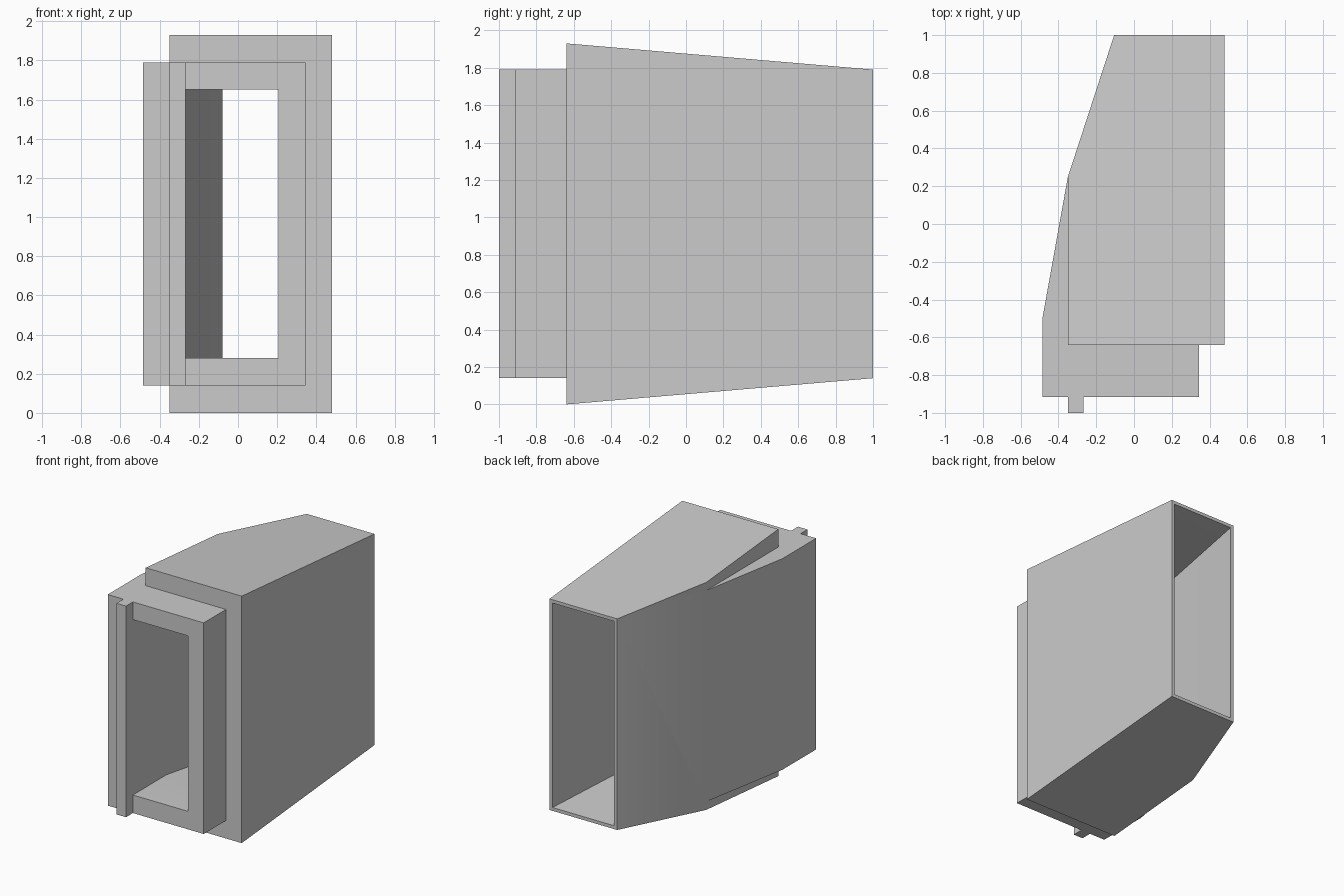
import bpy
import bmesh

if "Cube" in bpy.data.objects:
    bpy.data.objects.remove(bpy.data.objects["Cube"], do_unlink=True)

grey = bpy.data.materials.new("light grey")
grey.use_nodes = True
colour = (0.6, 0.6, 0.6, 1)
grey.diffuse_color = colour
grey.node_tree.nodes["Principled BSDF"].inputs["Base Color"].default_value = colour

FRONT, STEP, BEND, BACK = -0.915, -0.64, -0.5, 1.0
LOW, HIGH, TALL = 0.14, 1.79, 1.93


def loft(name, rings):
    """Closed solid through a series of rings with equal point counts."""
    bm = bmesh.new()
    loops = [[bm.verts.new(p) for p in ring] for ring in rings]
    bm.faces.new(loops[0])
    bm.faces.new(loops[-1])
    n = len(loops[0])
    for a, b in zip(loops, loops[1:]):
        for i in range(n):
            j = (i + 1) % n
            bm.faces.new((a[i], a[j], b[j], b[i]))
    bmesh.ops.recalc_face_normals(bm, faces=bm.faces)
    mesh = bpy.data.meshes.new(name)
    bm.to_mesh(mesh)
    bm.free()
    mesh.materials.append(grey)
    obj = bpy.data.objects.new(name, mesh)
    bpy.context.collection.objects.link(obj)
    return obj


def section(x0, x1, z0, z1, y):
    return [(x0, y, z0), (x1, y, z0), (x1, y, z1), (x0, y, z1)]


def plan(points, bottom, top):
    return [[(x, y, f(y)) for x, y in points] for f in (bottom, top)]


def combine(target, tool, operation):
    mod = target.modifiers.new(operation.lower(), 'BOOLEAN')
    mod.operation = operation
    mod.solver = 'EXACT'
    mod.object = tool
    bpy.context.view_layer.objects.active = target
    bpy.ops.object.modifier_apply(modifier=mod.name)
    bpy.data.objects.remove(tool, do_unlink=True)


# Main casing: top and bottom slope in toward the back
def slope(y):
    return LOW * (y - STEP) / (BACK - STEP)


casing = loft("casing", plan(
    [(0.48, STEP), (0.48, BACK), (-0.105, BACK), (-0.35, 0.25), (-0.35, STEP)],
    slope, lambda y: TALL - slope(y)))

# Offset front frame, its side wall fading into the casing
frame = loft("front_frame", plan(
    [(0.344, FRONT), (0.344, BEND), (-0.2, 0.25), (-0.35, 0.25),
     (-0.485, BEND), (-0.485, FRONT)],
    lambda y: LOW, lambda y: HIGH))
combine(casing, frame, 'UNION')

# Through passage: straight at the front, flaring to a thin back rim
inner = (-0.268, 0.207, 0.281, 1.652)
flare = (-0.078, 0.454, LOW + 0.026, HIGH - 0.026)
passage = loft("passage_cutter", [
    section(*inner, FRONT - 0.1), section(*inner, BEND),
    section(*flare, BACK), section(*flare, BACK + 0.1)])
passage.hide_render = True
combine(casing, passage, 'DIFFERENCE')

# Upright rail beside the front opening
rail = loft("front_rail", [section(-0.35, -0.268, LOW, HIGH, y)
                           for y in (-1.0, FRONT)])

bpy.ops.object.select_all(action='DESELECT')
casing.select_set(True)
bpy.context.view_layer.objects.active = casing
bpy.ops.object.shade_smooth_by_angle()
